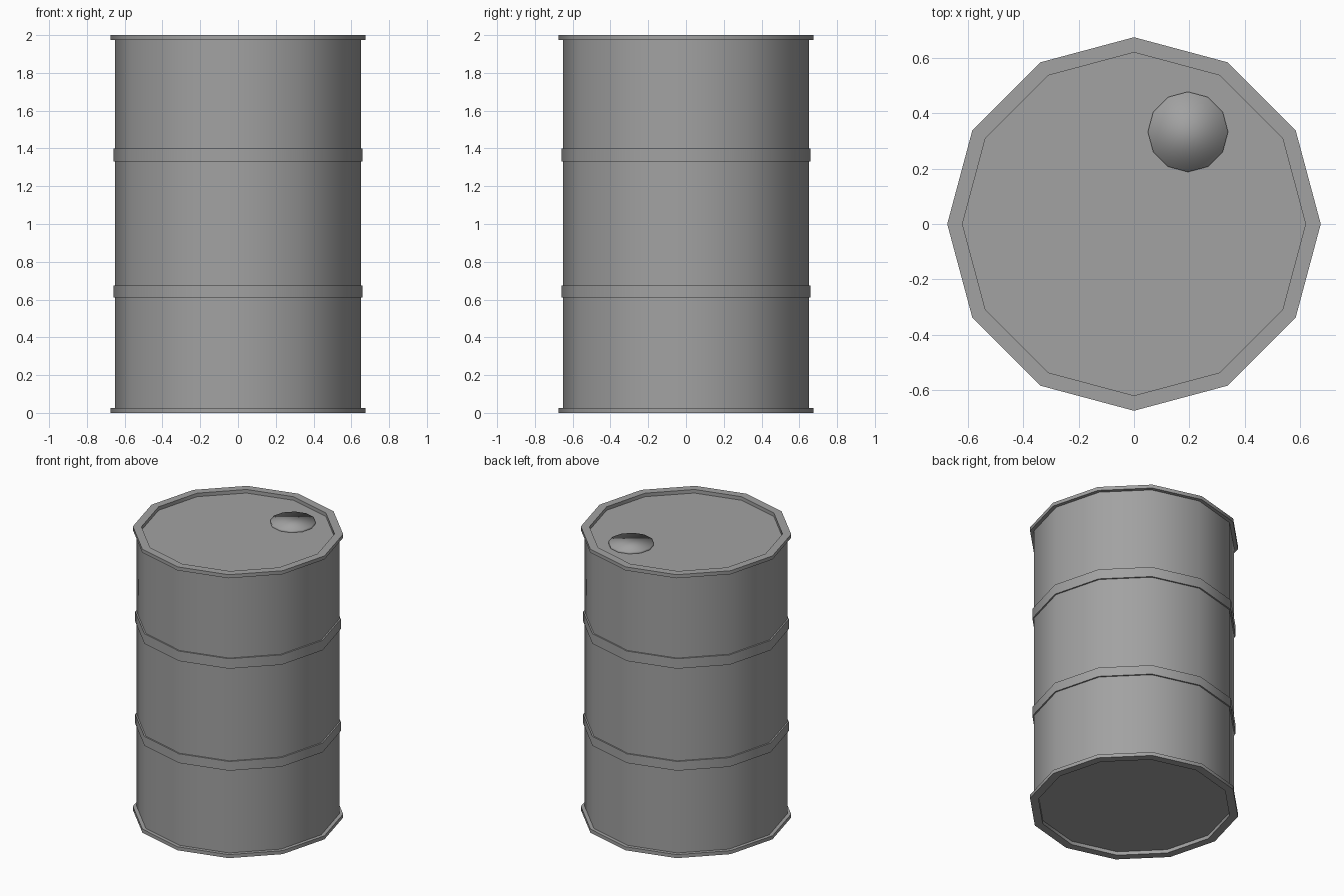
import bpy
import bmesh
import math

SIDES = 12
RADIUS = 0.65
LIP = 0.025

if "Cube" in bpy.data.objects:
    bpy.data.objects.remove(bpy.data.objects["Cube"], do_unlink=True)

grey = bpy.data.materials.new("steel grey")
grey.use_nodes = True
colour = (0.36, 0.36, 0.36, 1)
grey.diffuse_color = colour
grey.node_tree.nodes["Principled BSDF"].inputs["Base Color"].default_value = colour


def finish(obj, angle):
    """Give the part its colour and smooth shading with sharp creases."""
    obj.data.materials.append(grey)
    bpy.ops.object.select_all(action="DESELECT")
    obj.select_set(True)
    bpy.context.view_layer.objects.active = obj
    if angle:
        bpy.ops.object.shade_smooth_by_angle(angle=math.radians(angle))
    else:
        bpy.ops.object.shade_smooth()


def drum(name, radius, low, high, x=0, y=0, angle=40):
    """Closed twelve-sided cylinder with a corner on +x."""
    bpy.ops.mesh.primitive_cylinder_add(
        vertices=SIDES, radius=radius, depth=high - low,
        location=(x, y, (low + high) / 2))
    obj = bpy.context.object
    obj.name = name
    finish(obj, angle)


def ring(name, inner, outer, low, high):
    """Twelve-sided hoop of rectangular section."""
    bm = bmesh.new()
    section = [(inner, low), (outer, low), (outer, high), (inner, high)]
    loops = []
    for i in range(SIDES):
        a = math.tau * i / SIDES
        loops.append([bm.verts.new((r * math.cos(a), r * math.sin(a), z))
                      for r, z in section])
    for i, here in enumerate(loops):
        after = loops[(i + 1) % SIDES]
        for j in range(len(section)):
            k = (j + 1) % len(section)
            bm.faces.new((here[j], after[j], after[k], here[k]))
    bmesh.ops.recalc_face_normals(bm, faces=bm.faces)
    mesh = bpy.data.meshes.new(name)
    bm.to_mesh(mesh)
    bm.free()
    obj = bpy.data.objects.new(name, mesh)
    bpy.context.collection.objects.link(obj)
    finish(obj, 40)


# Barrel wall with recessed lid and base
drum("barrel_body", RADIUS, LIP, 2 - LIP)

# Rolled rims at both ends
ring("bottom_rim", 0.62, 0.675, 0, LIP)
ring("top_rim", 0.62, 0.675, 2 - LIP, 2)

# Reinforcing hoops
ring("lower_hoop", 0.64, 0.66, 0.61, 0.675)
ring("upper_hoop", 0.64, 0.66, 1.33, 1.40)

# Softly shaded filler cap on the lid
drum("filler_cap", 0.145, 1.965, 1.99, x=0.195, y=0.333, angle=None)
